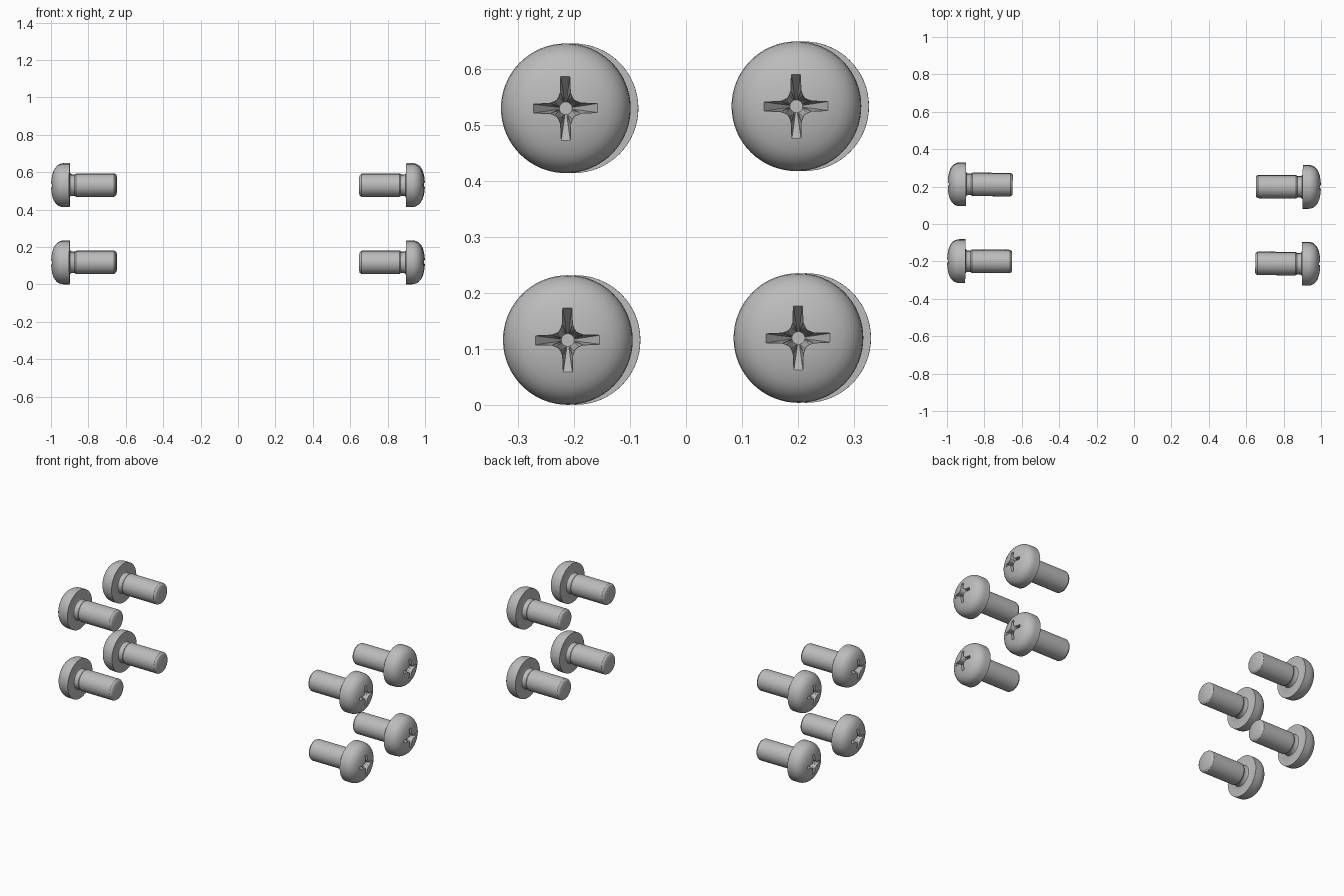
import bpy, bmesh, math
from mathutils import Matrix, Vector

if "Cube" in bpy.data.objects:
    bpy.data.objects.remove(bpy.data.objects["Cube"])

SEG = 64
steel = bpy.data.materials.new("grey_steel")
steel.diffuse_color = (0.5, 0.5, 0.5, 1)
steel.use_nodes = True
steel.node_tree.nodes["Principled BSDF"].inputs["Base Color"].default_value = steel.diffuse_color


def add_object(name, bm):
    bmesh.ops.recalc_face_normals(bm, faces=bm.faces)
    me = bpy.data.meshes.new(name)
    bm.to_mesh(me)
    bm.free()
    me.materials.append(steel)
    ob = bpy.data.objects.new(name, me)
    bpy.context.collection.objects.link(ob)
    return ob


def lathe(name, profile):
    """Closed solid turned round the x axis from (x, radius) points."""
    bm = bmesh.new()
    rings = [[bm.verts.new((x, r * math.cos(2 * math.pi * i / SEG), r * math.sin(2 * math.pi * i / SEG)))
              for i in range(SEG)] for x, r in profile]
    for a, b in zip(rings, rings[1:]):
        for i in range(SEG):
            j = (i + 1) % SEG
            bm.faces.new((a[i], a[j], b[j], b[i]))
    bm.faces.new(rings[0])
    bm.faces.new(rings[-1])
    return add_object(name, bm)


def cross_outline():
    """Four-armed outline with rounded inner corners."""
    quarter = [(0.057, -0.008), (0.057, 0.008), (0.028, 0.009), (0.020, 0.012),
               (0.015, 0.015), (0.012, 0.020), (0.009, 0.028)]
    return [Matrix.Rotation(k * math.pi / 2, 2) @ Vector(p) for k in range(4) for p in quarter]


def cross_cutter(top, rim, floor):
    """Recess that tapers from the cross outline to a small round floor."""
    bm = bmesh.new()
    outline = cross_outline()
    small = [p.normalized() * 0.0115 for p in outline]
    loops = [[bm.verts.new((x, p.x, p.y)) for p in pts]
             for x, pts in ((top, outline), (rim, outline), (floor, small))]
    n = len(outline)
    for a, b in zip(loops, loops[1:]):
        for i in range(n):
            j = (i + 1) % n
            bm.faces.new((a[i], a[j], b[j], b[i]))
    bm.faces.new(loops[0])
    bm.faces.new(loops[-1])
    bmesh.ops.triangulate(bm, faces=bm.faces)
    return add_object("cross_cutter", bm)


# Pan-head screw: chamfered tip, shank, narrower neck, domed head
screw = lathe("screw", [
    (0.650, 0.050), (0.653, 0.055), (0.662, 0.061), (0.865, 0.061), (0.872, 0.056),
    (0.890, 0.056), (0.897, 0.060), (0.900, 0.068), (0.900, 0.1155), (0.932, 0.1155),
    (0.945, 0.1140), (0.957, 0.1095), (0.968, 0.102), (0.977, 0.092), (0.984, 0.080),
    (0.991, 0.060), (0.996, 0.035), (0.998, 0.010)])

# Cross recess in the head
cutter = cross_cutter(1.03, 0.990, 0.935)
cut = screw.modifiers.new("recess", "BOOLEAN")
cut.operation = "DIFFERENCE"
cut.solver = "EXACT"
cut.object = cutter
bpy.context.view_layer.objects.active = screw
screw.select_set(True)
bpy.ops.object.modifier_apply(modifier="recess")
bpy.data.objects.remove(cutter)
bpy.ops.object.shade_smooth_by_angle(angle=math.radians(32))

# Eight screws: four each side, the whole set turned very slightly
tilt = (Matrix.Translation((0, 0, 0.3245)) @ Matrix.Rotation(math.radians(-0.43), 4, "Z")
        @ Matrix.Rotation(math.radians(0.5), 4, "X"))
for side, turn in (("right", 0), ("left", math.pi)):
    for depth, y in (("front", -0.2055), ("back", 0.2055)):
        for level, z in (("lower", -0.2065), ("upper", 0.2065)):
            ob = screw.copy()
            ob.name = f"{side}_{depth}_{level}_screw"
            bpy.context.collection.objects.link(ob)
            ob.matrix_world = tilt @ Matrix.Translation((0, y, z)) @ Matrix.Rotation(turn, 4, "Z")
bpy.data.objects.remove(screw)
